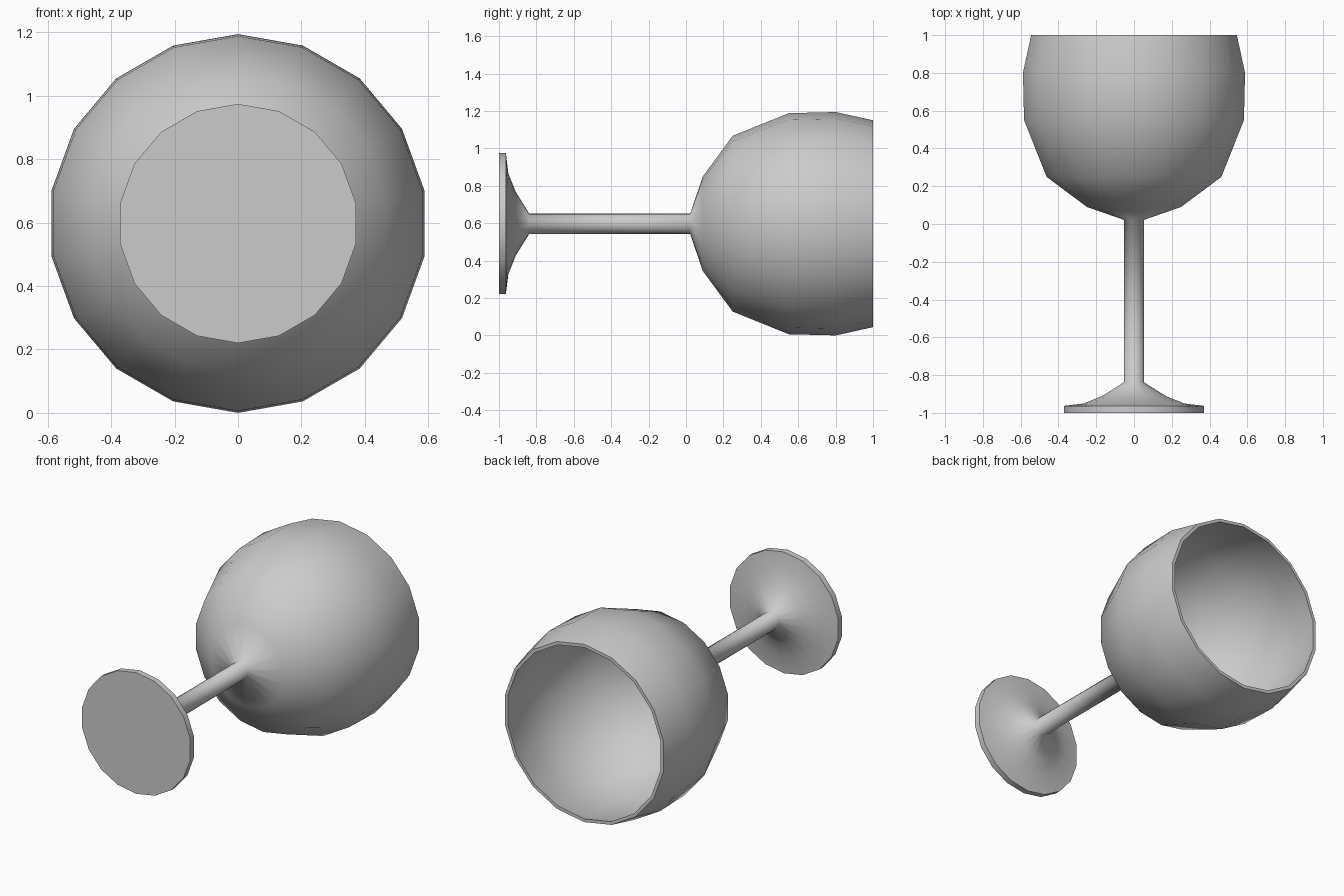
import bpy, bmesh, math

if "Cube" in bpy.data.objects:
    bpy.data.objects.remove(bpy.data.objects["Cube"])

SIDES = 18
AXIS_Z = 0.597  # height of the lying glass's centre line

# Profile rows: (y along the axis, radius, sharp edge ring)
foot = [(-1.0, 0.377, True), (-0.963, 0.377, True), (-0.95, 0.27, False),
        (-0.91, 0.17, False)]
stem = [(-0.838, 0.054, False), (0.022, 0.054, False)]
bowl_outside = [(0.09, 0.253, False), (0.25, 0.47, False), (0.55, 0.591, False),
                (0.80, 0.597, False), (1.0, 0.553, True)]
bowl_inside = [(1.0, 0.533, True), (0.80, 0.577, False), (0.555, 0.571, False),
               (0.265, 0.455, False), (0.11, 0.24, False), (0.05, 0.054, False)]
profile = foot + stem + bowl_outside + bowl_inside

bm = bmesh.new()


def ring(y, r):
    angles = [2 * math.pi * k / SIDES for k in range(SIDES)]
    return [bm.verts.new((r * math.sin(a), y, AXIS_Z + r * math.cos(a)))
            for a in angles]


# Revolved skin
rings = [ring(y, r) for y, r, _ in profile]
for a, b in zip(rings, rings[1:]):
    for k in range(SIDES):
        n = (k + 1) % SIDES
        bm.faces.new((a[k], a[n], b[n], b[k]))

# Flat underside of the foot, and the pointed floor inside the bowl
bm.faces.new(rings[0])
tip = bm.verts.new((0, 0.035, AXIS_Z))
for k in range(SIDES):
    bm.faces.new((rings[-1][k], rings[-1][(k + 1) % SIDES], tip))

bmesh.ops.recalc_face_normals(bm, faces=bm.faces)
for f in bm.faces:
    f.smooth = True

# Crisp edges on the foot and the rim
for row, verts in zip(profile, rings):
    if row[2]:
        for k in range(SIDES):
            bm.edges.get((verts[k], verts[(k + 1) % SIDES])).smooth = False

mesh = bpy.data.meshes.new("wine_glass")
bm.to_mesh(mesh)
bm.free()
bpy.context.collection.objects.link(bpy.data.objects.new("wine_glass", mesh))
